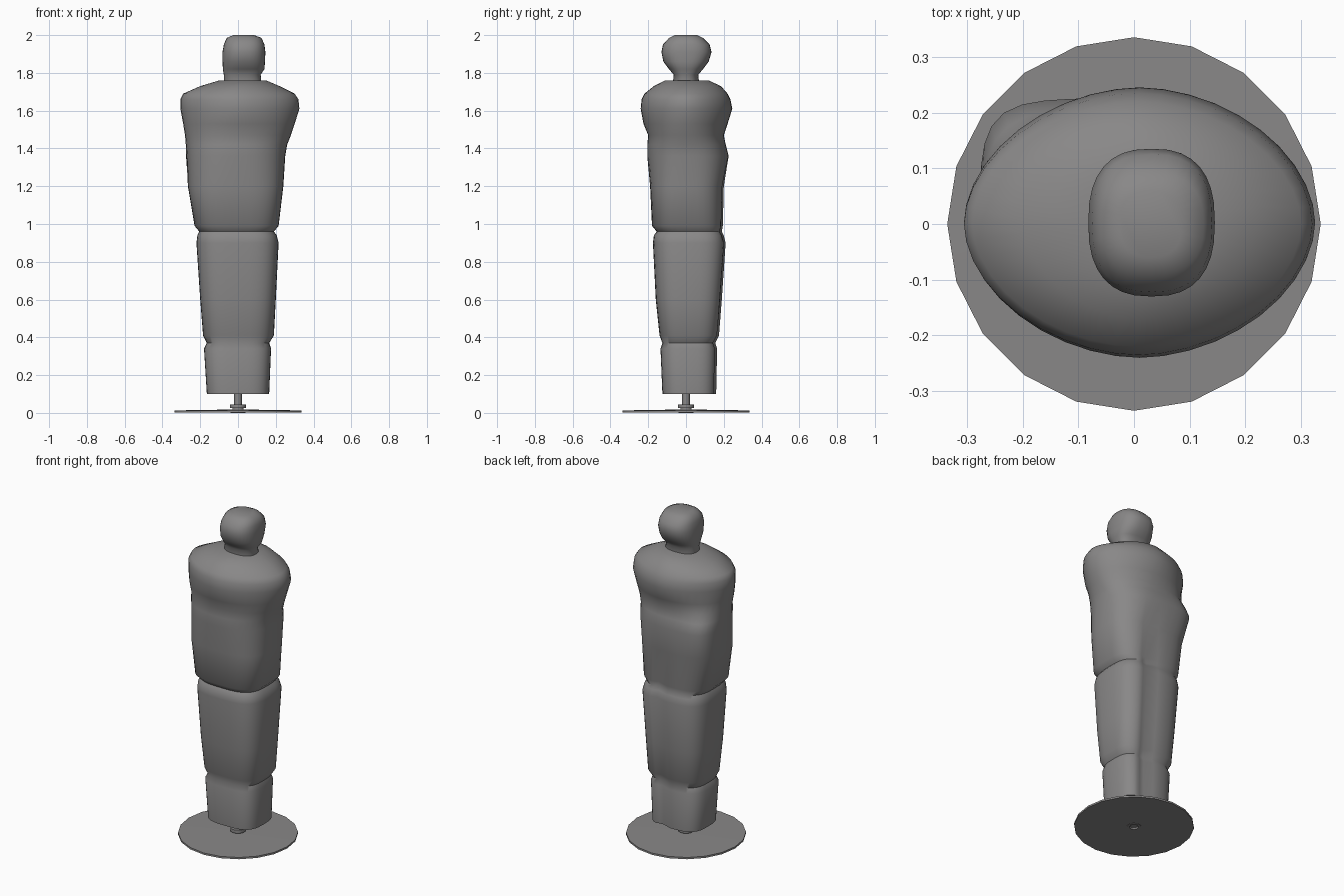
import bpy, bmesh, math

# Remove the default object only
default_cube = bpy.data.objects.get("Cube")
if default_cube:
    bpy.data.objects.remove(default_cube, do_unlink=True)


def make_material(name, colour):
    material = bpy.data.materials.new(name)
    material.use_nodes = True
    material.diffuse_color = colour
    material.node_tree.nodes["Principled BSDF"].inputs["Base Color"].default_value = colour
    return material


grey = make_material("plain grey", (0.25, 0.245, 0.245, 1))


def finish(name, bm, angle):
    """Turn a bmesh into a grey, smooth shaded object."""
    bmesh.ops.recalc_face_normals(bm, faces=bm.faces)
    mesh = bpy.data.meshes.new(name)
    bm.to_mesh(mesh)
    bm.free()
    mesh.materials.append(grey)
    part = bpy.data.objects.new(name, mesh)
    bpy.context.collection.objects.link(part)
    bpy.ops.object.select_all(action="DESELECT")
    part.select_set(True)
    bpy.context.view_layer.objects.active = part
    bpy.ops.object.shade_smooth_by_angle(angle=math.radians(angle))
    return part


def signed_power(value, power):
    return math.copysign(abs(value) ** power, value)


def bridge(bm, rings):
    for low, high in zip(rings, rings[1:]):
        for i in range(len(low)):
            j = (i + 1) % len(low)
            bm.faces.new((low[i], low[j], high[j], high[i]))


def loft(name, sections, squareness, adjust=None, sides=40):
    """Skin rounded cross-sections given as height, right, left, front, back."""
    bm = bmesh.new()
    rings = []
    for z, right, left, front, back in sections:
        exponent = 2 / squareness(z)
        ring = []
        for i in range(sides):
            angle = math.tau * i / sides
            u = signed_power(math.cos(angle), exponent)
            v = signed_power(math.sin(angle), exponent)
            x = (left + right) / 2 + u * (left - right) / 2
            y = (front + back) / 2 + v * (back - front) / 2
            if adjust:
                x, y = adjust(x, y, z)
            ring.append(bm.verts.new((x, y, z)))
        rings.append(ring)
    bridge(bm, rings)
    bm.faces.new(rings[0])
    bm.faces.new(rings[-1])
    return finish(name, bm, 50)


def lathe(name, profile, sides, angle):
    """Spin a closed radius and height profile around the vertical axis."""
    bm = bmesh.new()
    rings = [[bm.verts.new((r * math.cos(math.tau * i / sides),
                            r * math.sin(math.tau * i / sides), z))
              for i in range(sides)] for r, z in profile]
    bridge(bm, rings + rings[:1])
    return finish(name, bm, angle)


def body_squareness(z):
    # Boxy legs that turn into a pointed oval at the shoulders
    blend = min(max((z - 1.0) / 0.6, 0), 1)
    return 3.2 - 1.35 * blend


def body_details(x, y, z):
    # Shallow groove down the back of the legs
    if y > 0 and z < 1.3:
        fade = min(1, (1.3 - z) / 0.3)
        y -= 0.02 * fade * math.exp(-((x - 0.06) / 0.03) ** 2)
    # Elbow bulge at the back of the right side
    distance = ((x + 0.2) / 0.1) ** 2 + ((y - 0.15) / 0.1) ** 2 + ((z - 1.36) / 0.1) ** 2
    push = 0.03 * math.exp(-distance)
    return x - push, y + push


# Wrapped body with pinched bands at the ankle and hip
body_sections = [
    (0.1, -0.165, 0.165, -0.125, 0.16),
    (0.34, -0.18, 0.175, -0.135, 0.165),
    (0.37, -0.165, 0.165, -0.125, 0.155),
    (0.41, -0.185, 0.19, -0.14, 0.175),
    (0.6, -0.2, 0.2, -0.16, 0.19),
    (0.9, -0.22, 0.215, -0.175, 0.21),
    (0.94, -0.215, 0.205, -0.17, 0.2),
    (0.96, -0.205, 0.19, -0.155, 0.19),
    (0.99, -0.23, 0.215, -0.18, 0.195),
    (1.2, -0.265, 0.24, -0.19, 0.2),
    (1.36, -0.27, 0.25, -0.205, 0.225),
    (1.42, -0.275, 0.26, -0.205, 0.21),
    (1.47, -0.28, 0.28, -0.2, 0.2),
    (1.53, -0.29, 0.3, -0.225, 0.22),
    (1.61, -0.305, 0.325, -0.24, 0.245),
    (1.66, -0.305, 0.32, -0.235, 0.235),
    (1.69, -0.29, 0.3, -0.22, 0.22),
    (1.73, -0.2, 0.22, -0.17, 0.185),
    (1.76, -0.1, 0.15, -0.11, 0.12),
]
loft("wrapped_body", body_sections, body_squareness, body_details)

# Neck and head, set slightly to the left
head_sections = [
    (1.74, -0.075, 0.125, -0.07, 0.07),
    (1.79, -0.075, 0.12, -0.065, 0.065),
    (1.82, -0.08, 0.14, -0.09, 0.09),
    (1.86, -0.082, 0.143, -0.12, 0.12),
    (1.91, -0.082, 0.145, -0.13, 0.135),
    (1.95, -0.075, 0.14, -0.122, 0.125),
    (1.985, -0.06, 0.125, -0.09, 0.09),
    (2.0, -0.025, 0.085, -0.06, 0.06),
]
loft("head", head_sections, lambda z: 2.5, sides=32)

# Round base plate with a small hole underneath
lathe("base_plate", [(0.025, 0.002), (0.335, 0.002), (0.335, 0.013), (0.025, 0.018)], 20, 30)

# Stand post with a collar
lathe("stand_post", [(0.001, 0.01), (0.03, 0.01), (0.03, 0.025), (0.043, 0.025), (0.043, 0.045),
                     (0.02, 0.045), (0.02, 0.11), (0.001, 0.11)], 20, 30)
# Thin ring below the collar
lathe("foot_ring", [(0.025, 0), (0.04, 0), (0.04, 0.003), (0.025, 0.003)], 20, 30)
